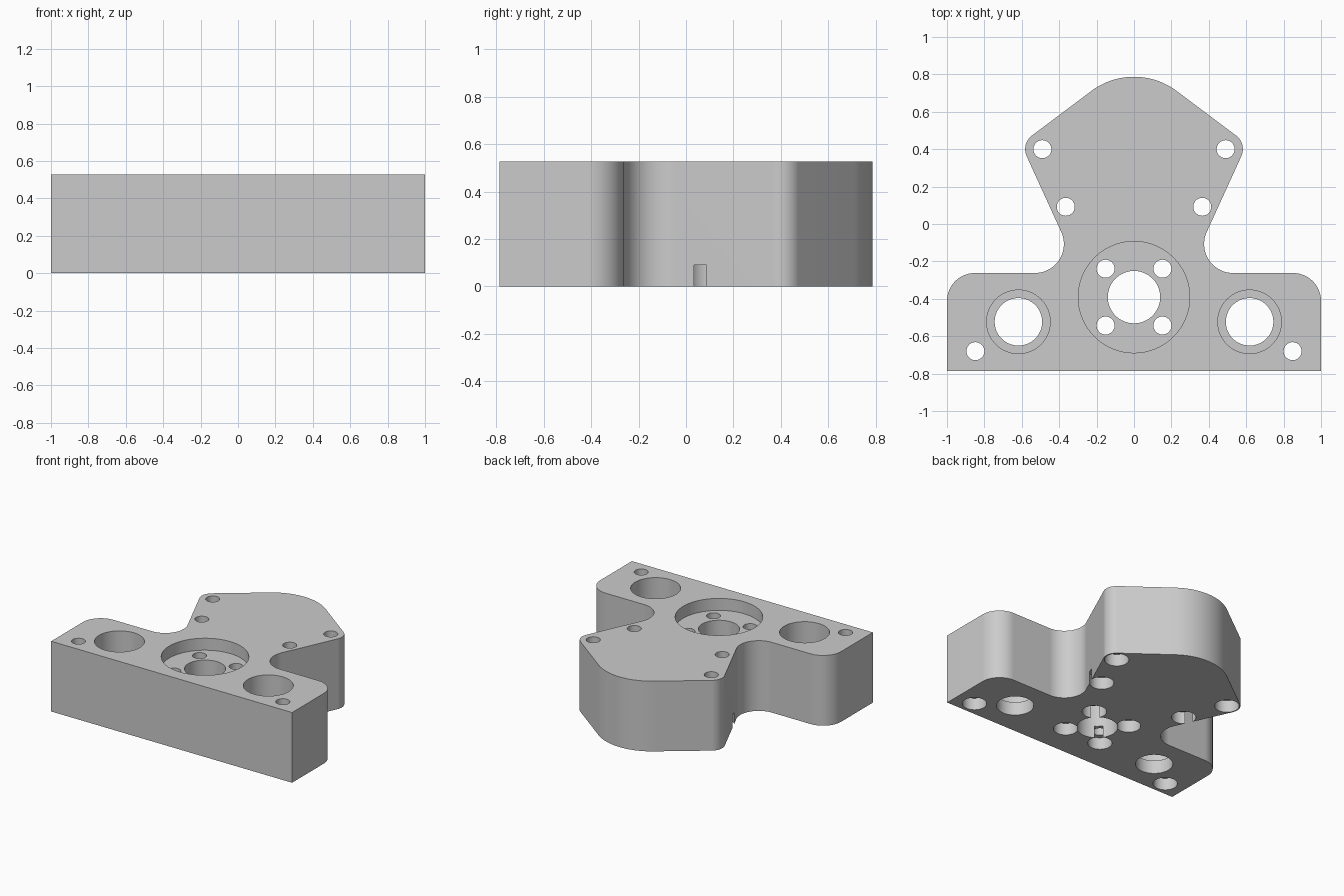
import bpy, bmesh, math

cube = bpy.data.objects.get("Cube")
if cube:
    bpy.data.objects.remove(cube, do_unlink=True)

HEIGHT = 0.527
SINK = 0.09          # depth of the bolt counterbores and motor recess
EPS = 0.05           # cutter overshoot

grey = bpy.data.materials.new("matte_grey")
grey.use_nodes = True
colour = (0.6, 0.6, 0.6, 1)
grey.diffuse_color = colour
grey.node_tree.nodes["Principled BSDF"].inputs["Base Color"].default_value = colour


def arc(cx, cy, r, start, end, steps=20):
    """Points along an arc, angles in degrees."""
    angles = [math.radians(start + (end - start) * i / steps) for i in range(steps + 1)]
    return [(cx + r * math.cos(a), cy + r * math.sin(a)) for a in angles]


def prism(name, points, z0, z1):
    """Extrude a closed outline from z0 to z1."""
    bm = bmesh.new()
    face = bm.faces.new([bm.verts.new((x, y, z0)) for x, y in points])
    top = bmesh.ops.extrude_face_region(bm, geom=[face])["geom"]
    verts = [g for g in top if isinstance(g, bmesh.types.BMVert)]
    bmesh.ops.translate(bm, verts=verts, vec=(0, 0, z1 - z0))
    bmesh.ops.recalc_face_normals(bm, faces=bm.faces)
    mesh = bpy.data.meshes.new(name)
    bm.to_mesh(mesh)
    bm.free()
    obj = bpy.data.objects.new(name, mesh)
    bpy.context.collection.objects.link(obj)
    return obj


# Right half of the outline, from the front corner to the rear nose
half = [(1, -0.787)]
half += arc(0.85, -0.412, 0.15, 0, 90)           # shoulder
half += arc(0.53, -0.107, 0.155, 270, 154.7, 28)  # waist fillet
half += arc(0.49, 0.40, 0.092, -25.3, 53.13)     # rear ear
half += arc(0, 0.405, 0.382, 53.13, 90)          # rear nose
outline = half + [(-x, y) for x, y in reversed(half[:-1])]
body = prism("mounting_block", outline, 0, HEIGHT)
body.data.materials.append(grey)

cutters = []


def bore(x, y, r, z0, z1):
    """Cut a round hole into the block."""
    cutter = prism("bore_cutter", arc(x, y, r, 0, 354.375, 63), z0, z1)
    cutter.hide_render = True
    mod = body.modifiers.new("bore", "BOOLEAN")
    mod.operation = "DIFFERENCE"
    mod.solver = "EXACT"
    mod.object = cutter
    cutters.append(cutter)


# Central motor recess and shaft hole
bore(0, -0.391, 0.298, HEIGHT - SINK, HEIGHT + EPS)
bore(0, -0.391, 0.14, -EPS, HEIGHT + EPS)

bolts = [(0.49, 0.40), (0.365, 0.092), (0.848, -0.68), (0.152, -0.239), (0.152, -0.543)]
for side in (1, -1):
    # Deep bearing pockets with a lip at the bottom
    bore(side * 0.618, -0.523, 0.17, 0.1, HEIGHT + EPS)
    bore(side * 0.618, -0.523, 0.127, -EPS, HEIGHT)
    # Bolt holes, counterbored from below
    for x, y in bolts:
        bore(side * x, y, 0.048, -EPS, HEIGHT + EPS)
        bore(side * x, y, 0.083, -EPS, SINK)

# Bake the cuts and remove the cutters
bpy.context.view_layer.update()
evaluated = body.evaluated_get(bpy.context.evaluated_depsgraph_get())
mesh = bpy.data.meshes.new_from_object(evaluated)
body.modifiers.clear()
body.data = mesh
mesh.name = "mounting_block"
for cutter in cutters:
    bpy.data.objects.remove(cutter, do_unlink=True)

bpy.ops.object.select_all(action="DESELECT")
body.select_set(True)
bpy.context.view_layer.objects.active = body
bpy.ops.object.shade_smooth_by_angle(angle=math.radians(30))
